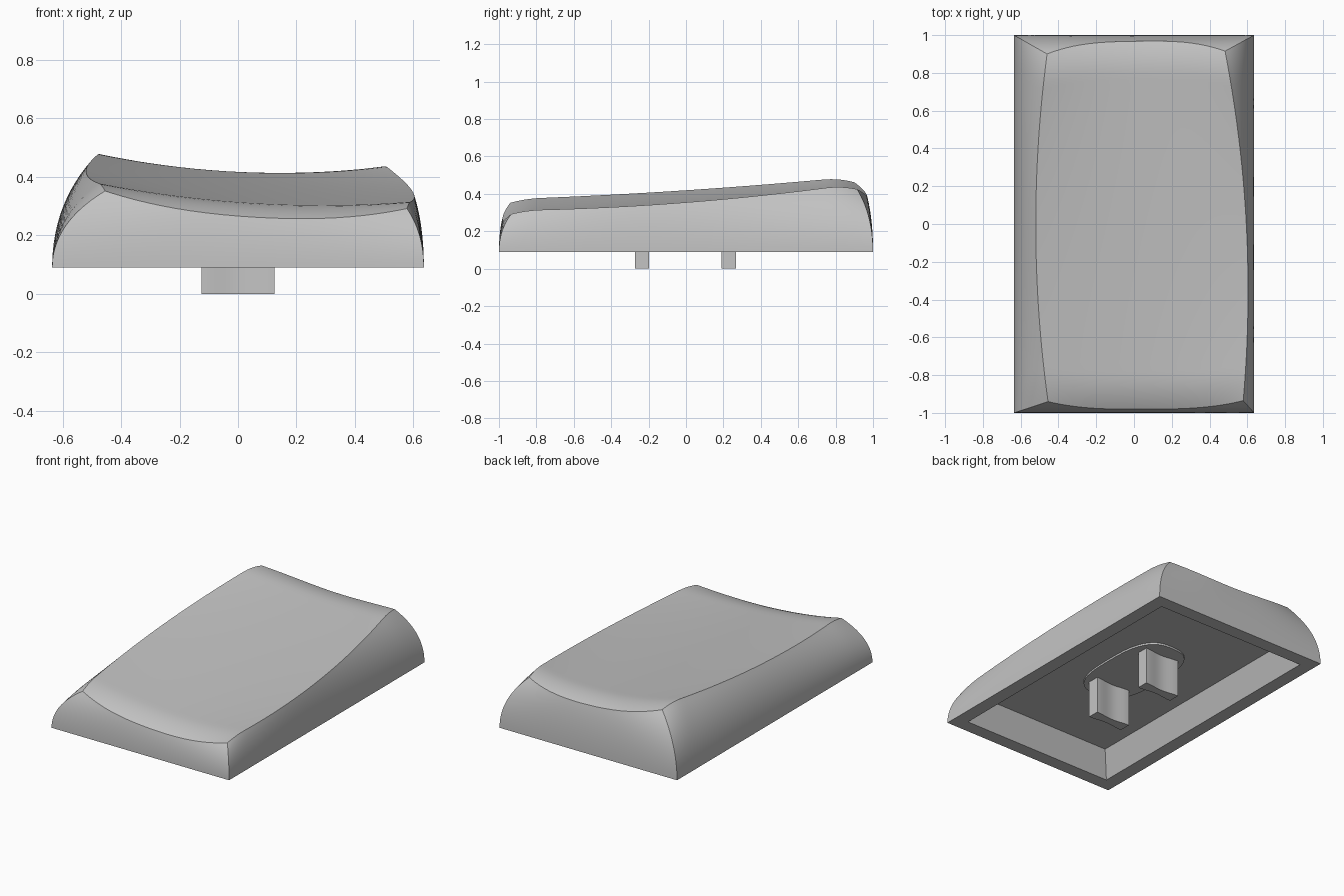
import bpy, bmesh, math

cube = bpy.data.objects.get("Cube")
if cube:
    bpy.data.objects.remove(cube, do_unlink=True)

grey = bpy.data.materials.new("plain_grey")
grey.use_nodes = True
GREY = (0.55, 0.55, 0.55, 1)
grey.diffuse_color = GREY
grey.node_tree.nodes["Principled BSDF"].inputs["Base Color"].default_value = GREY

BASE_Z = 0.09      # lower rim of the shell
CEILING_Z = 0.255  # inside of the shell
NU, NV, ROWS = 28, 48, 14


def finish(name, bm):
    bmesh.ops.remove_doubles(bm, verts=bm.verts, dist=1e-5)
    bmesh.ops.recalc_face_normals(bm, faces=bm.faces)
    mesh = bpy.data.meshes.new(name)
    bm.to_mesh(mesh)
    bm.free()
    mesh.materials.append(grey)
    obj = bpy.data.objects.new(name, mesh)
    bpy.context.collection.objects.link(obj)
    bpy.ops.object.select_all(action="DESELECT")
    obj.select_set(True)
    bpy.context.view_layer.objects.active = obj
    bpy.ops.object.shade_smooth_by_angle(angle=math.radians(30))
    return obj


def lerp(a, b, t):
    return a + (b - a) * t


def quad(a, b, c, t):
    """Parabola through a, b, c at t = 0, 0.5, 1."""
    return a * 2 * (t - .5) * (t - 1) + b * 4 * t * (1 - t) + c * 2 * t * (t - .5)


def arch(t):
    return 1 - abs(2 * t - 1) ** 3


def ease(i, n):
    """Spacing that is denser towards both ends."""
    return .5 - .5 * math.cos(math.pi * i / n)


def top_point(u, v):
    """Dished, sloping top that rolls down at the front and back."""
    x = lerp(quad(-.455, -.52, -.46, v), quad(.578, .595, .482, v), u)
    front = lerp(-.94, -.935, u) - .043 * arch(u)
    back = lerp(.90, .915, u) + .06 * arch(u)
    z = quad(quad(.372, .418, .492, v), quad(.302, .357, .430, v),
             quad(.312, .354, .455, v), u)
    z -= (.02 + .02 * arch(u)) * max(0, 1 - v / .09) ** 2
    z -= (.03 + .01 * arch(u)) * max(0, 1 - (1 - v) / .09) ** 2
    return x, lerp(front, back, v), z


def rect_point(u, v, hx, hy, z):
    return lerp(-hx, hx, u), lerp(-hy, hy, v), z


def wall_point(u, v, t):
    """Bulging wall, upright at the rim and leaning in towards the top."""
    a, c = rect_point(u, v, .636, 1, BASE_Z), top_point(u, v)
    b = (a[0], a[1], lerp(a[2], c[2], .58))
    return [(1 - t) ** 2 * p + 2 * t * (1 - t) * q + t * t * r
            for p, q, r in zip(a, b, c)]


# Shell: cavity, rim and walls as stacked rings
us = [ease(i, NU) for i in range(NU + 1)]
vs = [ease(i, NV) for i in range(NV + 1)]
loop = ([(u, 0) for u in us[:-1]] + [(1, v) for v in vs[:-1]]
        + [(u, 1) for u in us[:0:-1]] + [(0, v) for v in vs[:0:-1]])
bm = bmesh.new()
rings = [[rect_point(u, v, .485, .85, CEILING_Z) for u, v in loop],
         [rect_point(u, v, .547, .912, BASE_Z) for u, v in loop]]
rings += [[wall_point(u, v, r / ROWS) for u, v in loop] for r in range(ROWS + 1)]
rings = [[bm.verts.new(p) for p in ring] for ring in rings]
bm.faces.new(rings[0])
for low, high in zip(rings, rings[1:]):
    for i in range(len(loop)):
        j = (i + 1) % len(loop)
        bm.faces.new((low[i], low[j], high[j], high[i]))

# Shell: top surface
grid = [[bm.verts.new(top_point(u, v)) for u in us] for v in vs]
for a, b in zip(grid, grid[1:]):
    for i in range(NU):
        bm.faces.new((a[i], a[i + 1], b[i + 1], b[i]))
finish("cap_shell", bm)


def prism(name, outline, z0, z1):
    bm = bmesh.new()
    face = bm.faces.new([bm.verts.new((x, y, z0)) for x, y in outline])
    made = bmesh.ops.extrude_face_region(bm, geom=[face])["geom"]
    bmesh.ops.translate(bm, vec=(0, 0, z1 - z0),
                        verts=[g for g in made if isinstance(g, bmesh.types.BMVert)])
    return finish(name, bm)


# Oval pad under the ceiling
pad = []
for i in range(48):
    c, s = math.cos(math.tau * i / 48), math.sin(math.tau * i / 48)
    pad.append((math.copysign(.2 * abs(c) ** .7, c), math.copysign(.36 * abs(s) ** .7, s)))
prism("stem_pad", pad, CEILING_Z - .012, CEILING_Z + .005)

# Two waisted stems
for name, y in (("front_stem", -.235), ("back_stem", .228)):
    side = []
    for i in range(17):
        x = lerp(-.125, .125, i / 16)
        side.append((x, .038 - .006 * (1 + math.cos(math.pi * x / .125))))
    outline = [(x, y - h) for x, h in side] + [(x, y + h) for x, h in reversed(side)]
    prism(name, outline, 0, CEILING_Z + .005)
